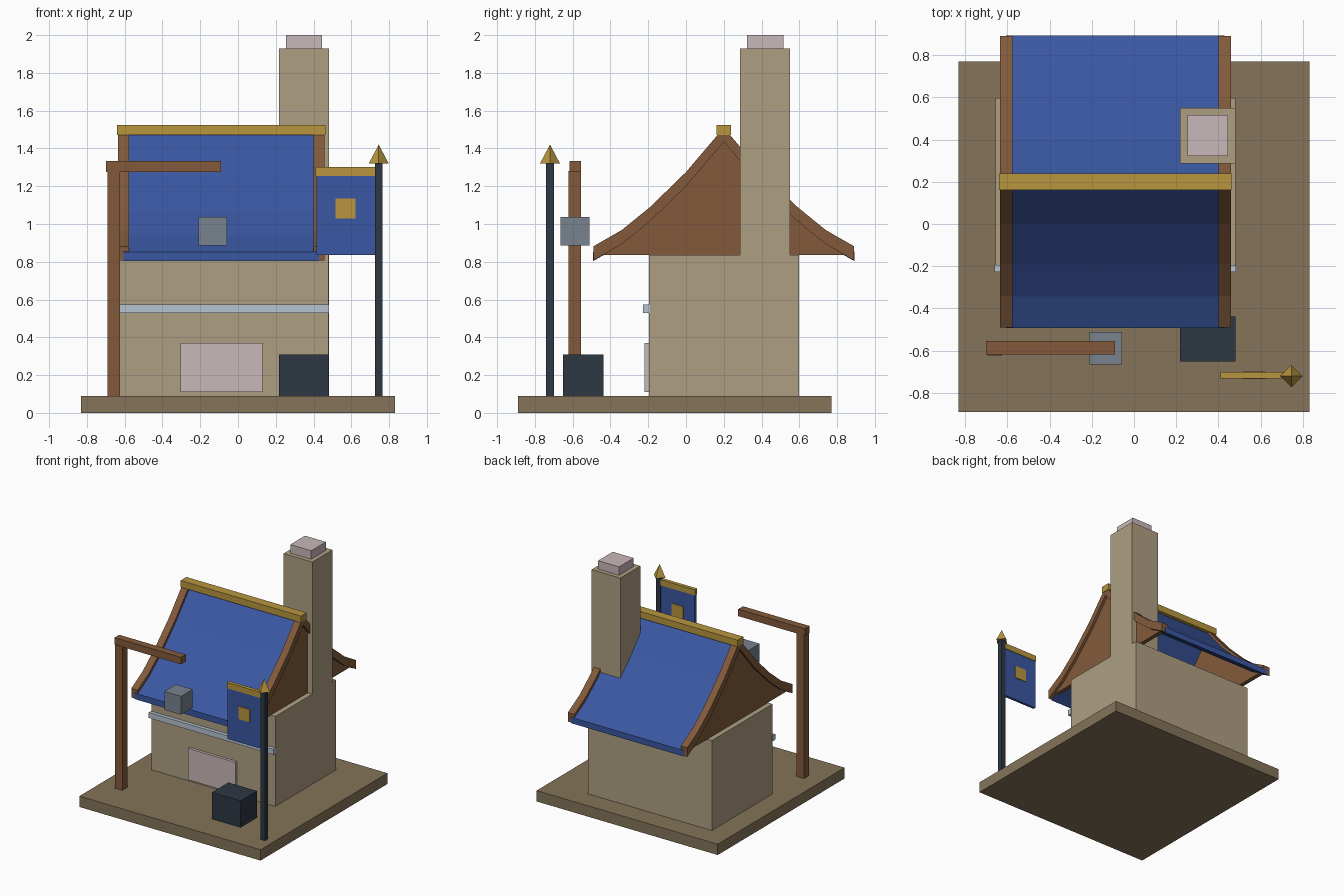
import bpy
import bmesh

cube = bpy.data.objects.get("Cube")
if cube:
    bpy.data.objects.remove(cube, do_unlink=True)


def material(name, hex_code):
    # sRGB hex to linear colour
    srgb = [int(hex_code[i:i + 2], 16) / 255 for i in (0, 2, 4)]
    col = [c / 12.92 if c <= 0.04045 else ((c + 0.055) / 1.055) ** 2.4 for c in srgb] + [1]
    m = bpy.data.materials.new(name)
    m.use_nodes = True
    m.diffuse_color = col
    m.node_tree.nodes["Principled BSDF"].inputs["Base Color"].default_value = col
    return m


stone = material("tan stone", "ad9f82")
earth = material("brown earth", "857459")
blue = material("blue cloth", "3a57a2")
wood = material("brown wood", "825a3b")
gold = material("gold", "b8963f")
pink = material("pale pink", "c9b8b8")
pale = material("pale blue trim", "b6c3d1")
dark = material("dark iron", "2d3742")
grey = material("blue grey", "78838f")


def finish(name, bm, mat):
    bmesh.ops.recalc_face_normals(bm, faces=bm.faces)
    mesh = bpy.data.meshes.new(name)
    bm.to_mesh(mesh)
    bm.free()
    mesh.materials.append(mat)
    obj = bpy.data.objects.new(name, mesh)
    bpy.context.collection.objects.link(obj)
    return obj


def box(name, mat, x, y, z):
    """Box from its ranges along each axis."""
    bm = bmesh.new()
    bmesh.ops.create_cube(bm, size=1)
    for v in bm.verts:
        v.co = [r[0] if c < 0 else r[1] for c, r in zip(v.co, (x, y, z))]
    return finish(name, bm, mat)


def prism(name, mat, profile, x0, x1):
    """Extrude a (y, z) outline along x."""
    bm = bmesh.new()
    face = bm.faces.new([bm.verts.new((x0, y, z)) for y, z in profile])
    new = bmesh.ops.extrude_face_region(bm, geom=[face])["geom"]
    verts = [g for g in new if isinstance(g, bmesh.types.BMVert)]
    bmesh.ops.translate(bm, verts=verts, vec=(x1 - x0, 0, 0))
    return finish(name, bm, mat)


# Ground and house body
box("ground_slab", earth, (-.83, .83), (-.89, .77), (0, .09))
box("house_walls", stone, (-.655, .48), (-.197, .597), (.09, .835))
box("wall_trim", pale, (-.66, .483), (-.227, -.19), (.53, .575))
box("front_panel", pink, (-.305, .13), (-.22, -.19), (.11, .37))

# Chimney
box("chimney", stone, (.217, .481), (.287, .55), (.09, 1.93))
box("chimney_cap", pink, (.253, .445), (.323, .515), (1.93, 2))

# Curved roof: distance from ridge and height of the underside
RIDGE_Y, MID_X = .2, -.088
slope = [(.69, .807), (.54, .893), (.39, 1.015), (.2, 1.2), (0, 1.435)]


def roof_line(lift, stretch=1):
    half = [(d * stretch, z + lift) for d, z in slope]
    return ([(RIDGE_Y - d, z) for d, z in half]
            + [(RIDGE_Y + d, z) for d, z in reversed(half[:-1])])


def roof_band(low, high, stretch=1):
    return roof_line(low, stretch) + roof_line(high, stretch)[::-1]


prism("roof_sheet", blue, roof_band(-.004, .045, 1.004), MID_X - .517, MID_X + .517)

# Gable outline is the roof underside cut off at the wall top
gable = [(RIDGE_Y - .64, .835)] + roof_line(.002)[1:-1] + [(RIDGE_Y + .64, .835)]
for side, s in (("left", 1), ("right", -1)):
    prism(side + "_rake_board", wood, roof_band(0, .075), MID_X + s * .488, MID_X + s * .547)
    prism(side + "_gable", wood, gable, MID_X + s * .49, MID_X + s * .525)
box("ridge_cap", gold, (-.64, .462), (.162, .238), (1.47, 1.525))

# Hanging sign post
box("sign_post", wood, (-.692, -.625), (-.622, -.555), (.09, 1.28))
box("sign_beam", wood, (-.7, -.09), (-.617, -.555), (1.275, 1.333))
box("hanging_block", grey, (-.21, -.057), (-.665, -.512), (.885, 1.037))

# Dark block beside the house
box("iron_block", dark, (.217, .48), (-.652, -.437), (.09, .31))

# Banner and its pole
box("banner_pole", dark, (.724, .766), (-.741, -.699), (.09, 1.33))
box("banner_cloth", blue, (.415, .725), (-.728, -.706), (.835, 1.26))
box("banner_bar", gold, (.41, .725), (-.732, -.702), (1.255, 1.303))
box("banner_emblem", gold, (.517, .622), (-.735, -.699), (1.03, 1.135))
bm = bmesh.new()
bmesh.ops.create_cone(bm, cap_ends=True, segments=4, radius1=.053, radius2=0, depth=.1)
bmesh.ops.remove_doubles(bm, verts=bm.verts, dist=.0001)
tip = finish("pole_tip", bm, gold)
tip.location = (.745, -.72, 1.37)
